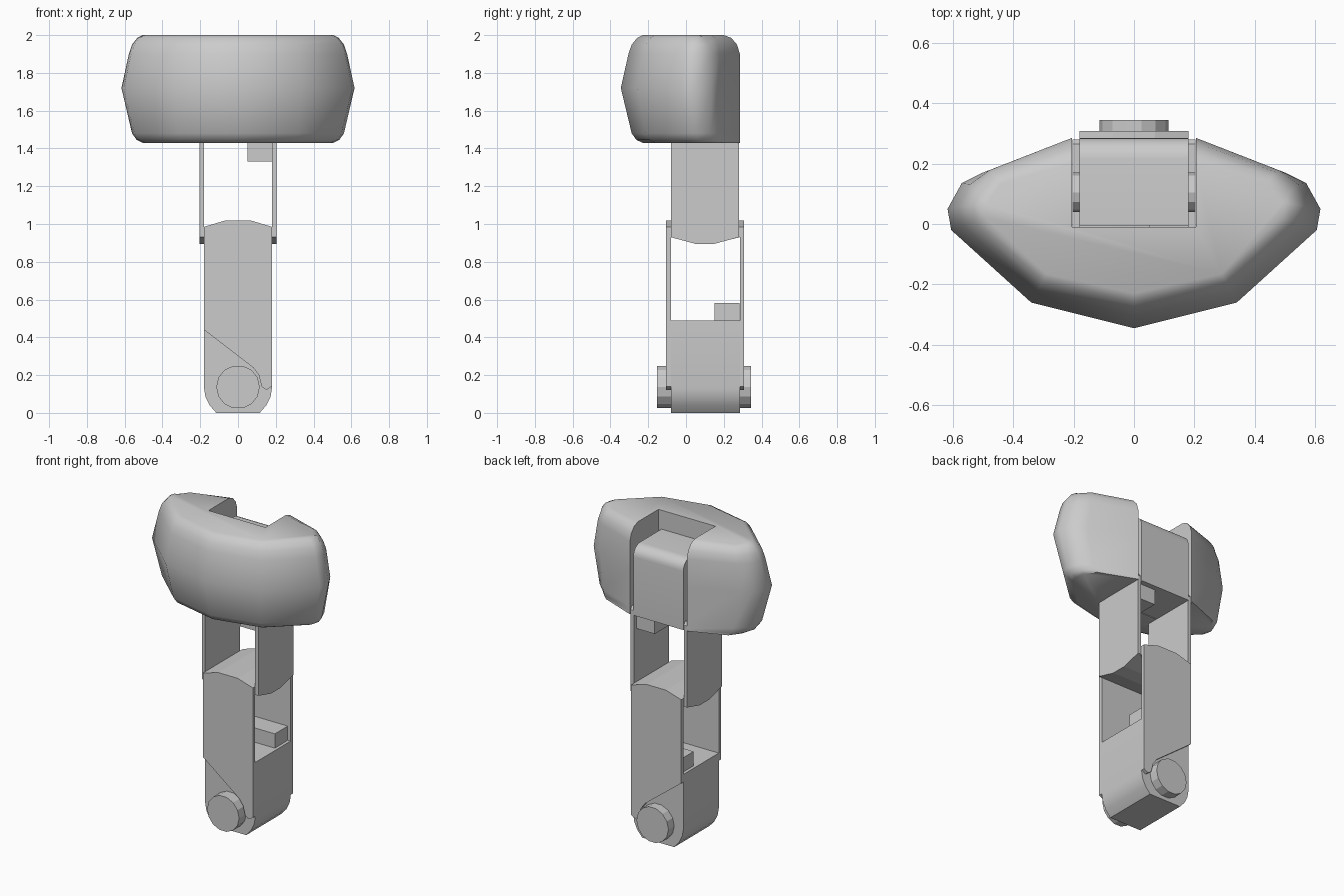
import bpy, bmesh, math

cube = bpy.data.objects.get("Cube")
if cube:
    bpy.data.objects.remove(cube, do_unlink=True)

grey = bpy.data.materials.new("plain_grey")
grey.use_nodes = True
colour = (0.6, 0.6, 0.6, 1)
grey.diffuse_color = colour
grey.node_tree.nodes["Principled BSDF"].inputs["Base Color"].default_value = colour


def loft(name, rings, smooth=None):
    """Skin a stack of equal-length rings and cap both ends."""
    bm = bmesh.new()
    loops = [[bm.verts.new(p) for p in ring] for ring in rings]
    n = len(loops[0])
    for low, high in zip(loops, loops[1:]):
        for i in range(n):
            j = (i + 1) % n
            bm.faces.new((low[i], low[j], high[j], high[i]))
    bm.faces.new(loops[0][::-1])
    bm.faces.new(loops[-1])
    bmesh.ops.recalc_face_normals(bm, faces=bm.faces)
    mesh = bpy.data.meshes.new(name)
    bm.to_mesh(mesh)
    bm.free()
    mesh.materials.append(grey)
    obj = bpy.data.objects.new(name, mesh)
    bpy.context.collection.objects.link(obj)
    if smooth:
        bpy.ops.object.select_all(action='DESELECT')
        obj.select_set(True)
        bpy.context.view_layer.objects.active = obj
        bpy.ops.object.shade_smooth_by_angle(angle=math.radians(smooth))
    return obj


def prism_x(name, profile, x0, x1, smooth=None):
    return loft(name, [[(x, y, z) for y, z in profile] for x in (x0, x1)], smooth)


def prism_y(name, profile, y0, y1, smooth=None):
    return loft(name, [[(x, y, z) for x, z in profile] for y in (y0, y1)], smooth)


def rect(u0, u1, v0, v1):
    return [(u0, v0), (u1, v0), (u1, v1), (u0, v1)]


# Shoulder pad: faceted half outline from front centre round to the back notch
outer = [(0, -.345), (.34, -.26), (.605, -.02), (.617, .05),
         (.57, .135), (.5, .17), (.205, .285), (.205, -.01)]
inner = [(0, -.23), (.29, -.165), (.49, .02), (.505, .07),
         (.49, .125), (.44, .193), (.205, .285), (.205, -.01)]
# height, fullness, and how far the back edge rolls forward
levels = [(1.43, 0, 0), (1.445, .28, 0), (1.48, .5, 0), (1.72, 1, 0), (1.9, .65, 0),
          (1.95, .5, .015), (1.985, .25, .045), (2, 0, .085)]
rings = []
for z, full, roll in levels:
    half = []
    for i, (a, b) in enumerate(zip(inner, outer)):
        x, y = (p + (q - p) * full for p, q in zip(a, b))
        half.append((x, y - (roll * .7 if i in (4, 5) else roll if i == 6 else 0), z))
    rings.append(half + [(-x, y, z) for x, y, z in half[:0:-1]])
loft("shoulder_pad", rings, 40)

# Hinge block inside the notch, with a rounded upper back edge
arc = [(.215 + .07 * math.cos(t * math.pi / 12), 1.81 + .07 * math.sin(t * math.pi / 12))
       for t in range(7)]
prism_x("shoulder_block", [(-.005, 1.43), (.285, 1.43)] + arc + [(-.005, 1.88)], -.18, .18, 40)

# Upper arm side plates: bowed lower end, narrow rounded hinge tab on top
tab = [(.105 + .065 * math.cos(t * math.pi / 6), 1.7 + .065 * math.sin(t * math.pi / 6))
       for t in range(7)]
side_plate = [(-.08, .93), (.05, .895), (.15, .895), (.28, .93), (.28, 1.46), (.265, 1.48),
              (.17, 1.48)] + tab + [(.04, 1.48), (-.08, 1.48)]
for side, s in (("left", 1), ("right", -1)):
    prism_x(side + "_upper_arm_plate", side_plate, s * .18, s * .203)
prism_y("upper_arm_bar", rect(.05, .18, 1.33, 1.432), -.05, .25)

# Elbow joint: arched across the top and bowed front to back underneath
crown = [(.18, .985), (.07, 1.018), (-.07, 1.018), (-.18, .985)]
prism_y("elbow_top", [(-.18, .95), (.18, .95)] + crown, -.08, .285)
prism_x("elbow_underside", [(-.08, .95), (-.08, .93), (.05, .897), (.15, .897),
                            (.285, .93), (.285, .95)], -.18, .18)

# Forearm face plates with a diagonal lower edge, and round wrist caps
face_plate = [(-.18, .44), (.08, .24), (.11, .2), (.125, .14), (.15, .122), (.18, .14)] + crown
cap = [(.115 * math.cos(t * math.pi / 7), .137 + .115 * math.sin(t * math.pi / 7))
       for t in range(14)]
for end, y, out, tip in (("front", -.08, -.105, -.153), ("back", .285, .307, .345)):
    prism_y(end + "_forearm_plate", face_plate, y, out)
    prism_y(end + "_wrist_cap", cap, y, tip)

# Solid lower forearm with a rounded end, and the bar resting on it
foot = [(.18, .13), (.172, .085), (.15, .04), (.115, 0)]
prism_y("forearm_block", [(-.18, .49)] + [(-x, z) for x, z in foot]
        + foot[::-1] + [(.18, .49)], -.08, .285, 40)
prism_x("forearm_bar", rect(.15, .283, .485, .583), -.16, .16)
